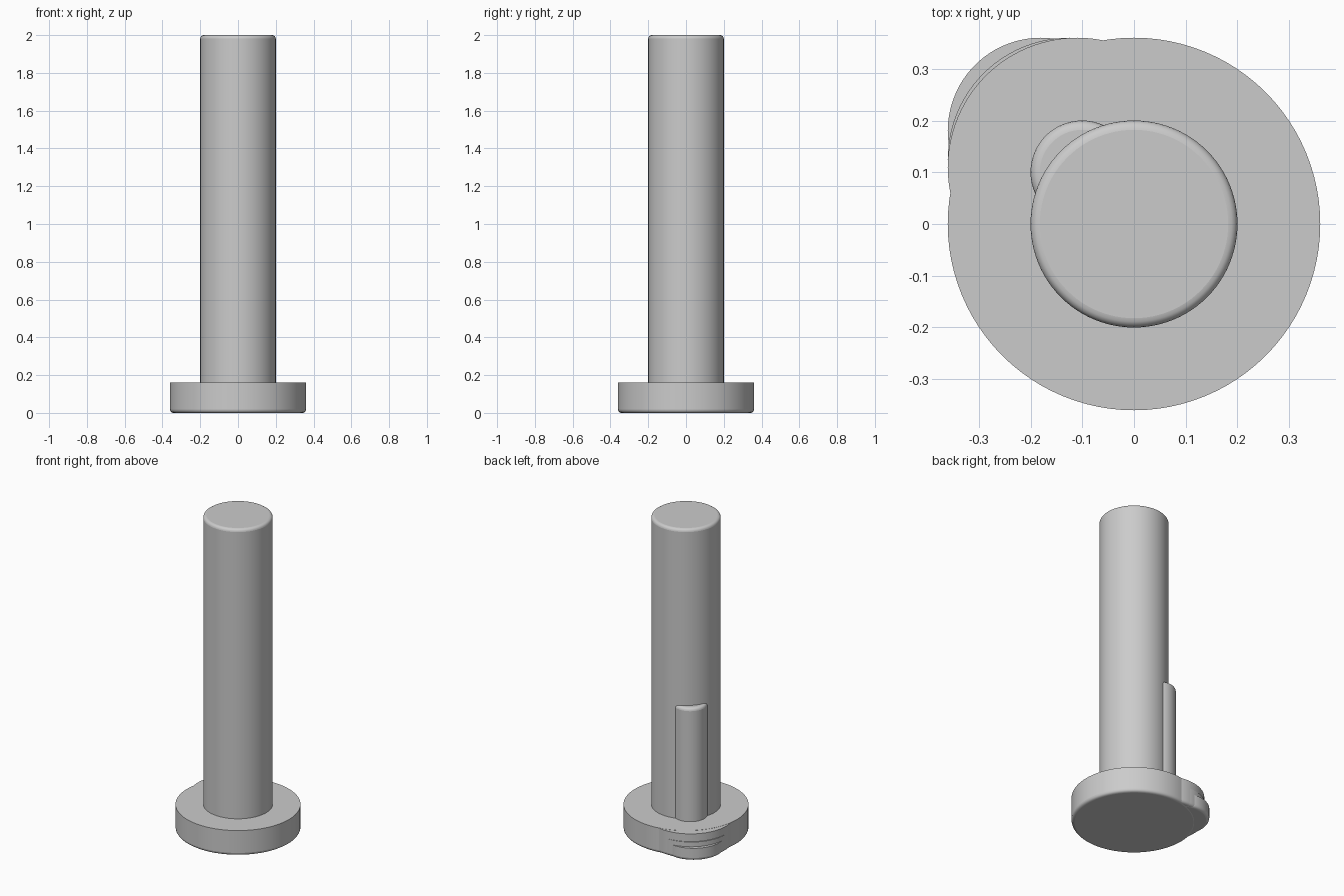
import bpy, math

cube = bpy.data.objects.get("Cube")
if cube:
    bpy.data.objects.remove(cube, do_unlink=True)

grey = bpy.data.materials.new("plain_grey")
grey.use_nodes = True
colour = (0.6, 0.6, 0.6, 1)
grey.diffuse_color = colour
grey.node_tree.nodes["Principled BSDF"].inputs["Base Color"].default_value = colour


def disc(name, offset, radius, z0, z1, round_end=None, width=0.018):
    """Upright cylinder, shifted towards the back right corner, one rim rounded."""
    bpy.ops.mesh.primitive_cylinder_add(
        vertices=96, radius=radius, depth=z1 - z0,
        location=(-offset, offset, (z0 + z1) / 2))
    ob = bpy.context.object
    ob.name = name
    ob.data.materials.append(grey)
    if round_end:
        # Weight only the rim that should be rounded
        weights = ob.data.attributes.new("bevel_weight_edge", "FLOAT", "EDGE")
        verts = ob.data.vertices
        for edge in ob.data.edges:
            ends = [verts[i].co.z * round_end > 0 for i in edge.vertices]
            weights.data[edge.index].value = float(all(ends))
        bevel = ob.modifiers.new("rounded_rim", "BEVEL")
        bevel.limit_method = "WEIGHT"
        bevel.width = width
        bevel.segments = 4
    bpy.ops.object.shade_smooth_by_angle(angle=math.radians(35))
    return ob


# Main pin on its round flange
disc("flange", 0, 0.36, 0, 0.16, -1)
disc("pin", 0, 0.2, 0.15, 2, 1)

# Short side pin merged into the main pin
disc("side_pin", 0.1, 0.1, 0.15, 0.88, 1)

# Lobes stepping out below the side pin, all touching the flange's square outline
disc("flange_lobe_upper", 0.11, 0.25, 0.002, 0.159, -1)
disc("flange_lobe_middle", 0.125, 0.235, 0.002, 0.11, -1)
disc("flange_lobe_lower", 0.18, 0.18, 0.001, 0.08, -1)
